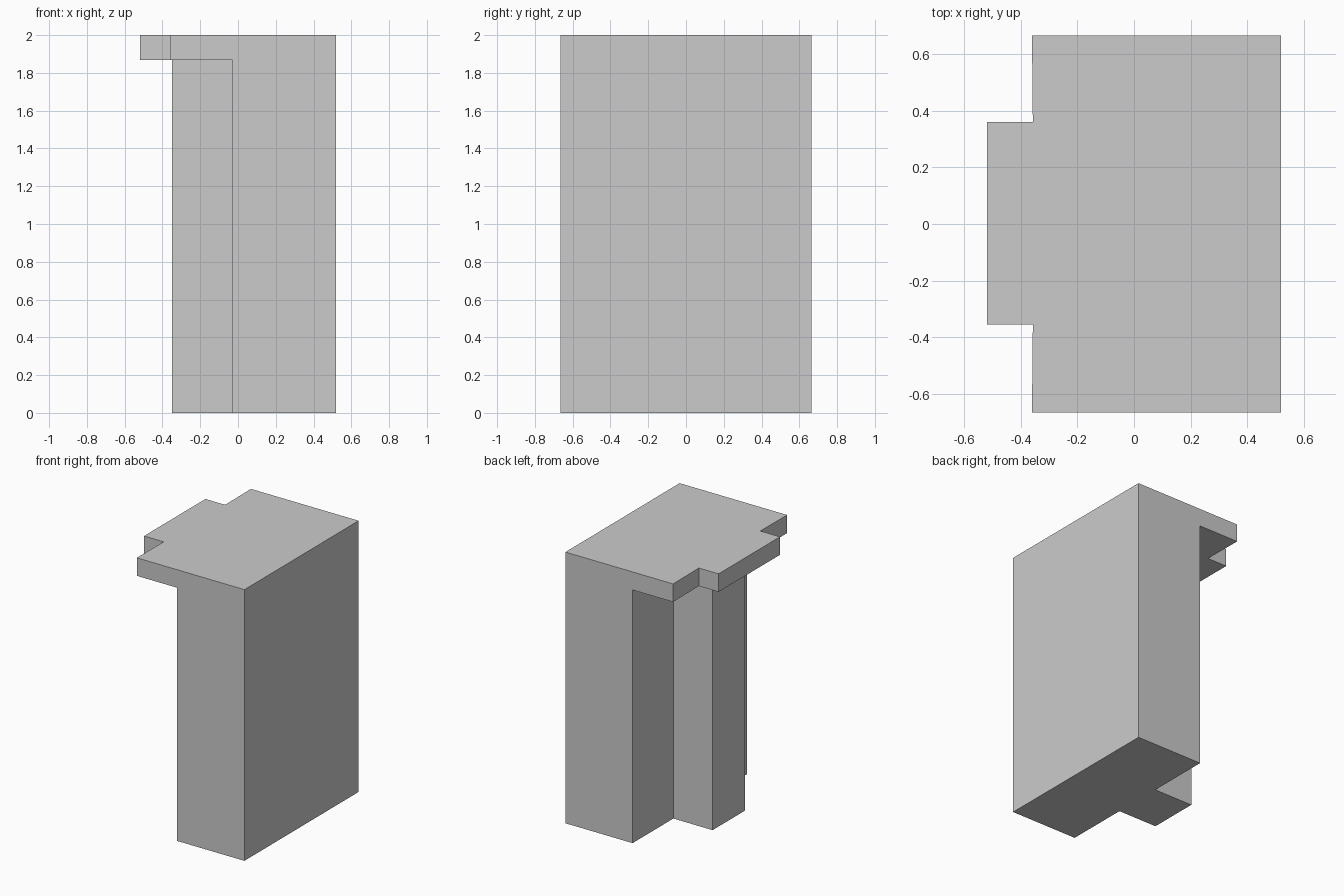
import bpy, bmesh

if "Cube" in bpy.data.objects:
    bpy.data.objects.remove(bpy.data.objects["Cube"])

TOP, SLAB = 2.0, 1.867   # top and underside of the overhanging slab

# Body footprint: wide block plus a central rib on the left side
body = [(.518, -.665), (.518, .665), (-.03, .665), (-.03, .19),
        (-.35, .19), (-.35, -.19), (-.03, -.19), (-.03, -.665)]
# Free edge of the overhanging slab, with its central tab
rim = [(-.36, .665), (-.357, .36), (-.518, .36),
       (-.518, -.355), (-.357, -.355), (-.36, -.665)]

bm = bmesh.new()
cache = {}


def vert(p, z):
    key = (p[0], p[1], z)
    if key not in cache:
        cache[key] = bm.verts.new(key)
    return cache[key]


def face(*pts):
    bm.faces.new([vert(p, z) for p, z in pts])


def walls(path, z0, z1):
    for a, b in zip(path, path[1:]):
        face((a, z0), (b, z0), (b, z1), (a, z1))


# Bottom, top and slab underside
face(*[(p, 0) for p in reversed(body)])
face(*[(p, TOP) for p in body[:2] + rim])
face(*[(p, SLAB) for p in body[2:] + rim[::-1]])

# Side walls of the right face, the ribbed side and the slab rim
walls(body[:2], 0, TOP)
walls(body[2:], 0, SLAB)
walls(rim, SLAB, TOP)

# L-shaped back and front faces
for outer, inner, tip in ((body[1], body[2], rim[0]), (body[0], body[-1], rim[-1])):
    face((outer, 0), (inner, 0), (inner, SLAB), (tip, SLAB), (tip, TOP), (outer, TOP))

bmesh.ops.recalc_face_normals(bm, faces=bm.faces[:])
mesh = bpy.data.meshes.new("pedestal_block")
bm.to_mesh(mesh)
bm.free()
obj = bpy.data.objects.new("pedestal_block", mesh)
bpy.context.collection.objects.link(obj)
